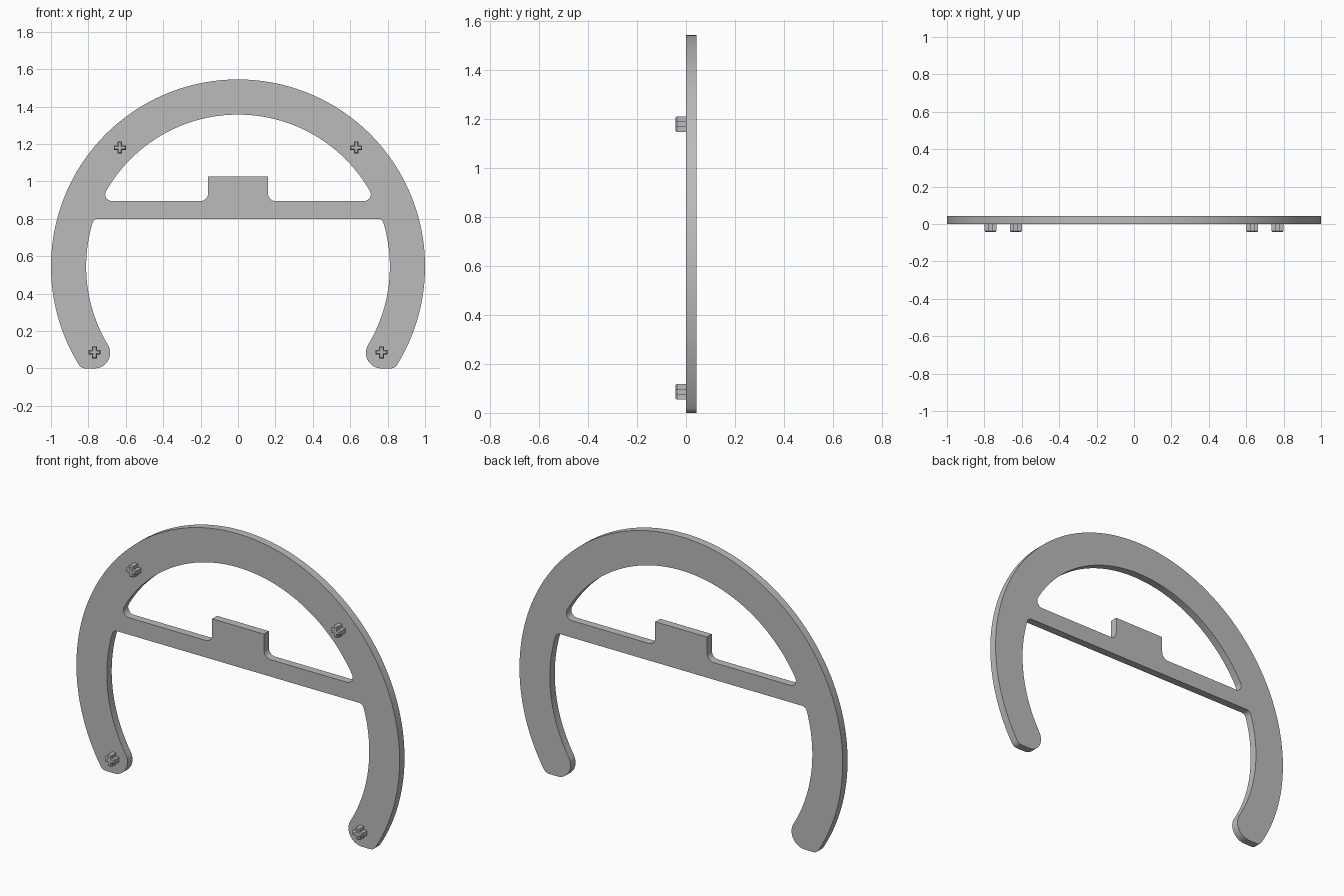
import bpy, bmesh
from math import radians, degrees, sin, cos, sqrt, atan2

cube = bpy.data.objects.get("Cube")
if cube:
    bpy.data.objects.remove(cube, do_unlink=True)

grey = bpy.data.materials.new("plain_grey")
grey.use_nodes = True
grey.diffuse_color = (0.5, 0.5, 0.5, 1)
grey.node_tree.nodes["Principled BSDF"].inputs["Base Color"].default_value = grey.diffuse_color

DEPTH = 0.0435              # plate fills y 0..DEPTH, pegs fill -DEPTH..0
RING_Z, OUTER, INNER = 0.545, 1.0, 0.812
BAR_LOW, BAR_TOP = 0.80, 0.895
BLOCK_X, BLOCK_TOP = 0.16, 1.027


def arc(x, z, r, a0, a1, step=3):
    """Points on an arc, angles in degrees."""
    n = max(3, round(abs(a1 - a0) / step))
    angles = [radians(a0 + (a1 - a0) * i / n) for i in range(n + 1)]
    return [(x + r * cos(a), z + r * sin(a)) for a in angles]


def ring_angle(x, z):
    return degrees(atan2(z - RING_Z, x))


def ring_x(z, radius):
    return sqrt(radius ** 2 - (z - RING_Z) ** 2)


def mirrored(half):
    return half + [(-x, z) for x, z in reversed(half) if abs(x) > 1e-5]


def finish(bm, name, smooth=True):
    bmesh.ops.remove_doubles(bm, verts=bm.verts, dist=1e-5)
    bmesh.ops.recalc_face_normals(bm, faces=bm.faces)
    mesh = bpy.data.meshes.new(name)
    bm.to_mesh(mesh)
    bm.free()
    mesh.materials.append(grey)
    ob = bpy.data.objects.new(name, mesh)
    bpy.context.collection.objects.link(ob)
    if smooth:
        bpy.ops.object.select_all(action='DESELECT')
        ob.select_set(True)
        bpy.context.view_layer.objects.active = ob
        bpy.ops.object.shade_smooth_by_angle(angle=radians(30))
    return ob


# Outer contour: rim, rounded foot, inner leg, underside of the bar
r_foot, r_tip, r_low = 0.04, 0.083, 0.03
foot_x = ring_x(r_foot, OUTER - r_foot)
tip_x = ring_x(r_tip, INNER + r_tip)
low_z = BAR_LOW - r_low
low_x = ring_x(low_z, INNER - r_low)
foot_a = ring_angle(foot_x, r_foot)
tip_a = ring_angle(tip_x, r_tip)
low_a = ring_angle(low_x, low_z)
contour = (arc(0, RING_Z, OUTER, 90, foot_a, 2)
           + arc(foot_x, r_foot, r_foot, foot_a, -90, 10)
           + arc(tip_x, r_tip, r_tip, -90, tip_a - 180, 8)
           + arc(0, RING_Z, INNER, tip_a, low_a, 2)
           + arc(low_x, low_z, r_low, low_a, 90, 10))

# Upper opening with the raised block in the middle of the bar
r_up, r_block = 0.035, 0.04
up_z = BAR_TOP + r_up
up_x = ring_x(up_z, INNER - r_up)
up_a = ring_angle(up_x, up_z)
opening = (arc(0, RING_Z, INNER, 90, up_a, 2)
           + arc(up_x, up_z, r_up, up_a, -90, 10)
           + arc(BLOCK_X + r_block, BAR_TOP + r_block, r_block, -90, -180, 10)
           + [(BLOCK_X, BLOCK_TOP)])

# Flat plate
bm = bmesh.new()
for half in (contour, opening):
    vs = [bm.verts.new((x, 0, z)) for x, z in mirrored(half)]
    for a, b in zip(vs, vs[1:] + vs[:1]):
        bm.edges.new((a, b))
bmesh.ops.remove_doubles(bm, verts=bm.verts, dist=1e-5)
bmesh.ops.triangle_fill(bm, edges=bm.edges[:], use_beauty=True, normal=(0, -1, 0))
front = bm.faces[:]
back = bmesh.ops.extrude_face_region(bm, geom=front, use_keep_orig=True)["geom"]
bmesh.ops.translate(bm, vec=(0, DEPTH, 0),
                    verts=[v for v in back if isinstance(v, bmesh.types.BMVert)])
finish(bm, "frame_plate")


def plus_profile(reach, half):
    """Twelve corners of a plus sign."""
    quarter = [(reach, -half), (reach, half), (half, half)]
    pts = []
    for _ in range(4):
        pts += quarter
        quarter = [(-z, x) for x, z in quarter]
    return pts


# Plus-shaped pegs with chamfered tips
def peg(name, cx, cz):
    bm = bmesh.new()
    loops = []
    for y, cut in ((0, 0), (-DEPTH + 0.007, 0), (-DEPTH, 0.005)):
        loops.append([bm.verts.new((cx + x, y, cz + z))
                      for x, z in plus_profile(0.032 - cut, 0.0125 - cut)])
    for lo, hi in zip(loops, loops[1:]):
        for i in range(len(lo)):
            j = (i + 1) % len(lo)
            bm.faces.new((lo[i], lo[j], hi[j], hi[i]))
    bm.faces.new(loops[0])
    bm.faces.new(loops[-1])
    finish(bm, name, smooth=False)


for side, s in (("left", 1), ("right", -1)):
    peg("upper_peg_" + side, s * 0.632, 1.18)
    peg("lower_peg_" + side, s * 0.767, 0.086)
